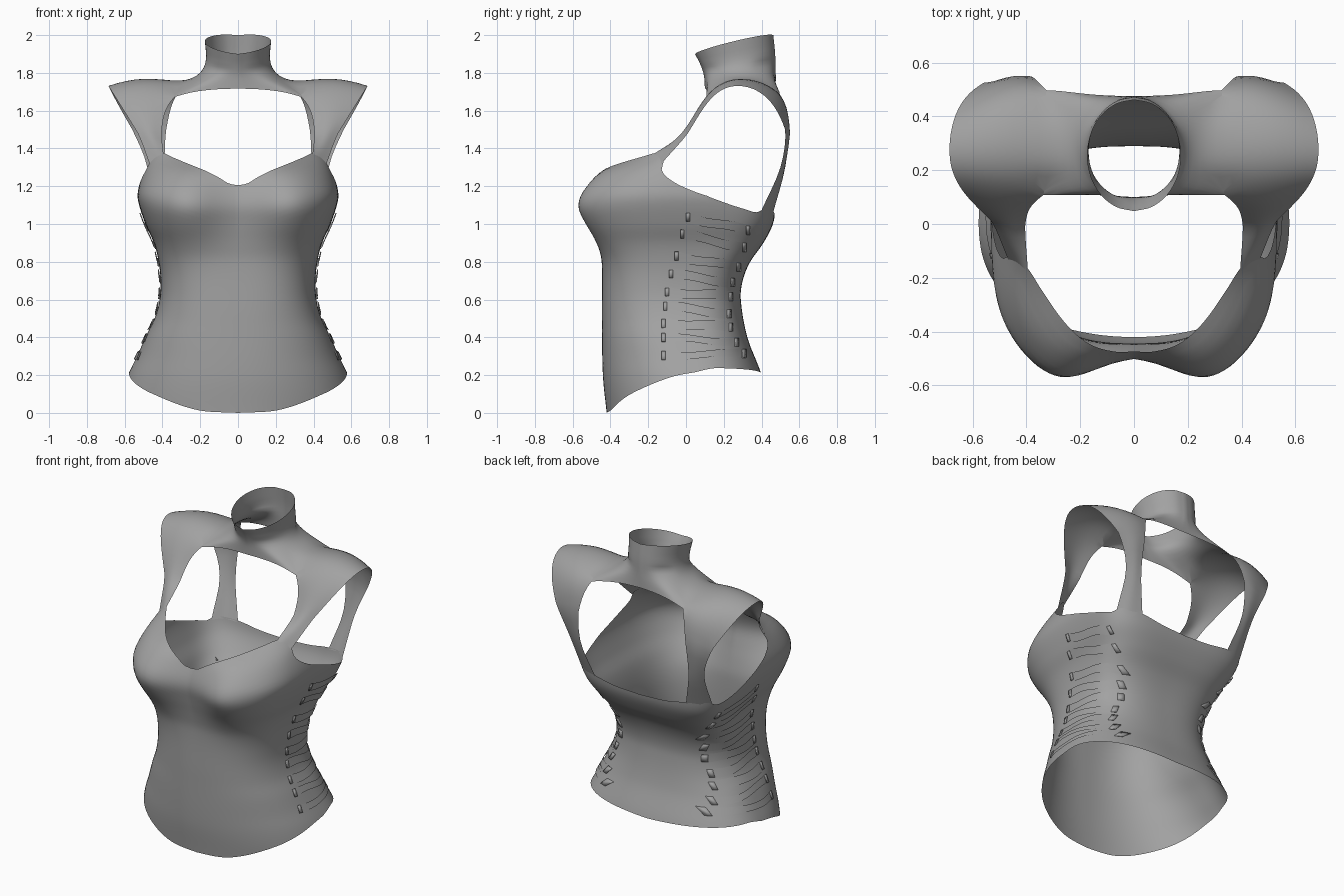
import bpy, bmesh, math
from mathutils import Vector

if "Cube" in bpy.data.objects:
    bpy.data.objects.remove(bpy.data.objects["Cube"])

gray = bpy.data.materials.new("plain gray")
gray.diffuse_color = (0.36, 0.36, 0.36, 1)
gray.use_nodes = True
gray.node_tree.nodes["Principled BSDF"].inputs["Base Color"].default_value = gray.diffuse_color


def keyed(keys, t):
    """Smooth interpolation through (position, value) keys."""
    t = min(max(t, keys[0][0]), keys[-1][0])
    i = max(k for k in range(len(keys) - 1) if keys[k][0] <= t)

    def slope(k):
        a, b = keys[max(k - 1, 0)], keys[min(k + 1, len(keys) - 1)]
        return (b[1] - a[1]) / (b[0] - a[0])
    (t0, v0), (t1, v1) = keys[i], keys[i + 1]
    h = t1 - t0
    s = (t - t0) / h
    return (v0 * (1 + 2 * s) * (1 - s) ** 2 + v1 * s * s * (3 - 2 * s)
            + slope(i) * h * s * (1 - s) ** 2 + slope(i + 1) * h * s * s * (s - 1))


def refine(points, n=4):
    keys = list(enumerate(points))
    return [keyed(keys, k / n) for k in range((len(points) - 1) * n + 1)]


def loft(rows):
    """Smooth both directions of a small control net."""
    rows = [refine(r) for r in rows]
    return list(zip(*[refine(c) for c in zip(*rows)]))


def add_grid(bm, rows):
    vs = [[bm.verts.new(p) for p in r] for r in rows]
    for a, b in zip(vs, vs[1:]):
        for i in range(len(a) - 1):
            bm.faces.new((a[i], a[i + 1], b[i + 1], b[i]))


def finish(name, bm, thickness=0):
    mesh = bpy.data.meshes.new(name)
    bm.to_mesh(mesh)
    bm.free()
    mesh.materials.append(gray)
    ob = bpy.data.objects.new(name, mesh)
    bpy.context.collection.objects.link(ob)
    ob.modifiers.new("both sides", 'MIRROR').merge_threshold = 0.002
    if thickness:
        ob.modifiers.new("thickness", 'SOLIDIFY').thickness = thickness
    bpy.context.view_layer.objects.active = ob
    ob.select_set(True)
    bpy.ops.object.shade_smooth_by_angle(angle=math.radians(60))
    ob.select_set(False)


# Torso profiles by height
WIDTH = [(0, .62), (.1, .61), (.2, .582), (.3, .535), (.4, .49), (.5, .442), (.6, .415), (.7, .41),
         (.8, .42), (.9, .445), (1, .49), (1.13, .53), (1.2, .525), (1.3, .497), (1.4, .48)]
FRONT = [(0, -.42), (.2, -.44), (.5, -.445), (.8, -.445), (.9, -.46), (1, -.48), (1.1, -.495),
         (1.2, -.47), (1.28, -.425), (1.35, -.31), (1.4, -.24)]
BACK = [(0, .44), (.2, .4), (.4, .325), (.6, .29), (.7, .3), (.8, .34), (.9, .41), (1, .46), (1.1, .475), (1.4, .5)]
MIDDLE = [(0, .05), (.2, .05), (.6, -.04), (1.05, .1), (1.4, .1)]
# Squareness of the front and back halves by height
BOXY_FRONT = [(0, 2.1), (.3, 2.3), (.7, 2.8), (1, 3.7), (1.15, 4), (1.25, 3.3), (1.36, 2.5), (1.4, 2.5)]
BOXY_BACK = [(0, 2.5), (.3, 2.6), (.7, 3), (1.05, 4.5), (1.4, 4.5)]
# Hem and top edge heights by angle from the front centre
HEM = [(0, 0), (20, .015), (46, .1), (75, .19), (90, .215), (110, .237), (180, .21)]
RIM = [(0, 1.205), (5.5, 1.215), (11, 1.245), (20, 1.285), (35, 1.335), (42, 1.355), (50, 1.375), (56, 1.37),
       (62, 1.345), (67, 1.275), (74, 1.22), (82, 1.18), (90, 1.15), (104, 1.115), (119, 1.08),
       (128, 1.062), (134, 1.08), (147, 1.068), (160, 1.045), (180, 1.035)]


def section(y_front, z):
    """Squareness, middle and reach of the front or back half at a height."""
    mid = keyed(MIDDLE, z)
    return (keyed(BOXY_FRONT if y_front else BOXY_BACK, z), mid,
            keyed(FRONT if y_front else BACK, z) - mid)


def torso(deg, z):
    s, c = math.sin(math.radians(deg)), math.cos(math.radians(deg))
    n, mid, reach = section(c > 0, z)
    k = (abs(s) ** n + abs(c) ** n) ** (-1 / n)
    x, y = keyed(WIDTH, z) * s * k, mid + reach * abs(c) * k
    if c > 0:  # bust
        tall = .2 if z > 1.1 else .19
        y -= .085 * min(1, c * 2) * math.exp(-((x - .28) / .18) ** 2 - ((z - 1.1) / tall) ** 2)
    return Vector((x if 0 < deg < 180 else 0, y, z))


def rim(deg, drop=0):
    return torso(deg, keyed(RIM, deg) - drop)


bm = bmesh.new()
columns = [i * 2 for i in range(91)]
add_grid(bm, [[torso(d, keyed(HEM, d) + (keyed(RIM, d) - keyed(HEM, d)) * j / 48) for d in columns]
              for j in range(49)])

# Strap arch from chest over the shoulder to the back: inner edge, middle, armhole edge
ARCH = [[(.405, -.01, 1.48), (.47, -.02, 1.485), (.53, .01, 1.48)],
        [(.395, .06, 1.59), (.49, .05, 1.6), (.605, .08, 1.6)],
        [(.35, .1, 1.665), (.5, .115, 1.69), (.65, .14, 1.675)],
        [(.3, .18, 1.728), (.5, .19, 1.755), (.68, .2, 1.72)],
        [(.29, .28, 1.75), (.5, .29, 1.78), (.69, .28, 1.738)],
        [(.3, .4, 1.735), (.5, .41, 1.755), (.675, .39, 1.71)],
        [(.34, .51, 1.685), (.48, .505, 1.68), (.63, .475, 1.62)],
        [(.375, .55, 1.55), (.46, .55, 1.53), (.56, .525, 1.5)],
        [(.385, .525, 1.3), (.43, .52, 1.3), (.48, .5, 1.3)]]
arch = [[Vector(p) for p in r] for r in ARCH]
add_grid(bm, loft([[rim(d, .015) for d in (49, 56, 63)]] + arch + [[rim(d, .01) for d in (147, 139, 131)]]))


# Yoke and collar: half rings from the yoke edge up to the collar top
def ring(rx, y0, ry, z0, dz, bulge=0):
    pts = []
    for i in range(9):
        t = math.pi * i / 8
        pts.append(Vector((rx * math.sin(t) if 0 < i < 8 else 0, y0 - ry * math.cos(t),
                           z0 - dz * math.cos(t) + bulge * math.sin(t))))
    return pts


edge = ([Vector((0, .1, 1.717)), Vector((.22, .115, 1.713))] + [r[0] for r in arch[2:7]]
        + [Vector((.2, .478, 1.722)), Vector((0, .475, 1.725))])
add_grid(bm, loft([edge, ring(.2, .285, .19, 1.795, .01), ring(.17, .275, .197, 1.87, .03),
                   ring(.175, .255, .207, 1.95, .05, .018)]))

# Join the yoke to the straps and relax the shoulders
seam = [v for v in bm.verts if v.is_boundary and 1.6 < v.co.z < 1.85 and .02 < v.co.x < .4]
bmesh.ops.remove_doubles(bm, verts=seam, dist=.012)
for _ in range(10):
    moved = {}
    for v in bm.verts:
        if 1.5 < v.co.z < 1.84 and v.co.x > .02:
            near = [e.other_vert(v).co for e in v.link_edges if e.is_boundary or not v.is_boundary]
            moved[v] = v.co * .5 + sum(near, Vector()) / len(near) * .5
    for v, co in moved.items():
        v.co = co
finish("bodice", bm)


# Side lacing: ribbons lying just off the torso
def side(y, z, lift):
    n, mid, reach = section(y < keyed(MIDDLE, z), z)
    x = keyed(WIDTH, z) * (1 - min(abs((y - mid) / reach), .98) ** n) ** (1 / n)
    return Vector((x + lift, y, z))


# front y, front z, back y, back z of each ribbon's centre line
LACES = [(.01, 1.035, .33, .965), (-.02, .945, .31, .875), (-.05, .83, .28, .77), (-.08, .735, .25, .69),
         (-.1, .64, .24, .615), (-.11, .565, .23, .525), (-.12, .475, .24, .455), (-.12, .4, .27, .375),
         (-.12, .305, .31, .315)]
bm = bmesh.new()
for k, (y0, z0, y1, z1) in enumerate(LACES):
    half = .028 if k < 7 else .021
    rows = []
    for v in (-1, 0, 1):
        row = []
        for i in range(13):
            u = i / 12
            wave = .006 * math.sin(u * math.tau) * (1 if k % 2 else -1)
            z = z0 + (z1 - z0) * u + wave + v * half * (1 - .15 * math.sin(math.pi * u))
            row.append(side(y0 + (y1 - y0) * u, z, .005 + .005 * math.sin(math.pi * u)))
        rows.append(row)
    add_grid(bm, rows)
finish("side_lacing", bm)

# Small loops holding the ribbon ends
bm = bmesh.new()
for y0, z0, y1, z1 in LACES:
    for y, z in ((y0, z0), (y1, z1)):
        add_grid(bm, [[side(y + dy, z + dz, .011) for dy in (-.01, 0, .01)] for dz in (-.022, 0, .022)])
finish("lace_loops", bm, .006)
